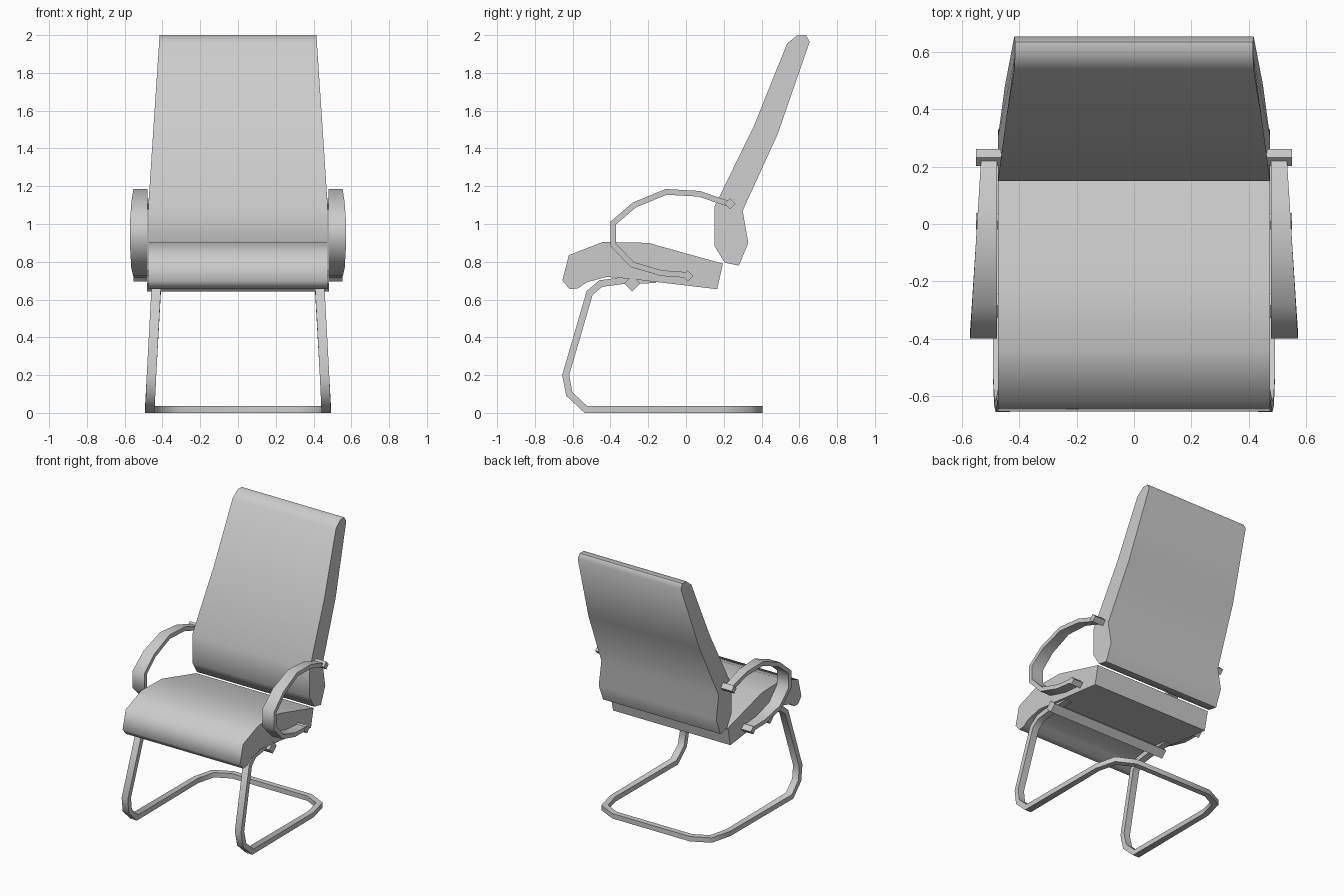
import bpy, bmesh, math
from mathutils import Vector

cube = bpy.data.objects.get("Cube")
if cube:
    bpy.data.objects.remove(cube, do_unlink=True)

GREY = (0.6, 0.6, 0.6, 1)
mat = bpy.data.materials.new("light grey")
mat.use_nodes = True
mat.diffuse_color = GREY
mat.node_tree.nodes["Principled BSDF"].inputs["Base Color"].default_value = GREY
X, Z = Vector((1, 0, 0)), Vector((0, 0, 1))


def finish(name, bm):
    bmesh.ops.recalc_face_normals(bm, faces=bm.faces)
    mesh = bpy.data.meshes.new(name)
    bm.to_mesh(mesh)
    bm.free()
    mesh.materials.append(mat)
    obj = bpy.data.objects.new(name, mesh)
    bpy.context.collection.objects.link(obj)
    bpy.ops.object.select_all(action='DESELECT')
    obj.select_set(True)
    bpy.context.view_layer.objects.active = obj
    bpy.ops.object.shade_smooth_by_angle(angle=math.radians(60))
    return obj


def loft(name, rings):
    """Skin a list of matching closed rings and cap both ends."""
    bm = bmesh.new()
    rings = [[bm.verts.new(p) for p in ring] for ring in rings]
    for a, b in zip(rings, rings[1:]):
        for i in range(len(a)):
            j = (i + 1) % len(a)
            bm.faces.new((a[i], a[j], b[j], b[i]))
    bm.faces.new(rings[0])
    bm.faces.new(rings[-1])
    return finish(name, bm)


def cushion(name, profile, half_width):
    """Side profile in (y, z), spread to a half width that depends on z."""
    return loft(name, [[(s * half_width(z), y, z) for y, z in profile]
                       for s in (-1, 1)])


def sweep(name, path, side_at, width_at, thick):
    """Mitred rectangular bar along a path."""
    pts = [Vector(p) for p in path]
    rings = []
    for i, p in enumerate(pts):
        before = (p - pts[max(i - 1, 0)]).normalized()
        after = (pts[min(i + 1, len(pts) - 1)] - p).normalized()
        t = (before + after).normalized()
        mitre = 1 / max(0.5, t.dot(after if after.length else before))
        side = side_at(p, t)
        up = t.cross(side).normalized() * thick / 2
        side = side * width_at(p) / 2
        if abs(t.z) < 0.01 and p.y > 0.1:
            side *= mitre
        else:
            up *= mitre
        rings.append([p + side + up, p - side + up, p - side - up, p + side - up])
    return loft(name, rings)


def diamond_rod(name, x0, x1, y, z, r):
    section = [(y + r, z), (y, z + r), (y - r, z), (y, z - r)]
    return loft(name, [[(x, a, b) for a, b in section] for x in (x0, x1)])


# Cushions
cushion("seat", [(-0.655, 0.70), (-0.62, 0.835), (-0.44, 0.905), (-0.20, 0.90),
                 (0.195, 0.79), (0.165, 0.655), (-0.30, 0.71), (-0.42, 0.72),
                 (-0.53, 0.69), (-0.57, 0.66), (-0.615, 0.655)],
        lambda z: 0.475)
cushion("backrest", [(0.15, 1.09), (0.15, 0.885), (0.205, 0.795), (0.28, 0.78),
                     (0.33, 0.90), (0.30, 1.07), (0.485, 1.475), (0.655, 1.965),
                     (0.635, 2.0), (0.59, 2.0), (0.535, 1.955), (0.36, 1.52)],
        lambda z: 0.475 - 0.06 * max(0, z - 1.1) / 0.9)

# Cantilever frame: one half, then mirrored back along the other side
half = [(0.432, -0.16, 0.705), (0.432, -0.32, 0.702), (0.432, -0.45, 0.685),
        (0.434, -0.51, 0.635), (0.458, -0.637, 0.20), (0.463, -0.618, 0.10),
        (0.467, -0.53, 0.018), (0.467, 0.18, 0.018), (0.43, 0.325, 0.018),
        (0.31, 0.385, 0.018)]
frame_path = half + [(-x, y, z) for x, y, z in reversed(half)]
sweep("frame", frame_path,
      lambda p, t: X * math.copysign(1, p.x) if p.y < 0.1 else t.cross(Z).normalized(),
      lambda p: 0.05 if p.y < 0.1 else 0.04, 0.036)
diamond_rod("seat_crossbar", -0.482, 0.482, -0.285, 0.685, 0.043)

# Armrests: flat bands that widen toward the front, with fixing rods
INNER = 0.478
arm = [(0.23, 1.105), (0.07, 1.16), (-0.105, 1.17), (-0.275, 1.10), (-0.385, 1.005),
       (-0.385, 0.89), (-0.285, 0.785), (-0.13, 0.74), (0.01, 0.73)]


def band_width(p):
    return 0.055 - 0.063 * (p.y - 0.23)


for s, label in ((1, "left"), (-1, "right")):
    path = [(s * (INNER + band_width(Vector((0, y, z))) / 2), y, z) for y, z in arm]
    sweep(label + "_armrest", path, lambda p, t: X, band_width, 0.03)
    diamond_rod(label + "_upper_arm_rod", s * 0.46, s * 0.552, 0.232, 1.107, 0.029)
    diamond_rod(label + "_lower_arm_rod", s * 0.46, s * 0.552, 0.01, 0.725, 0.029)
